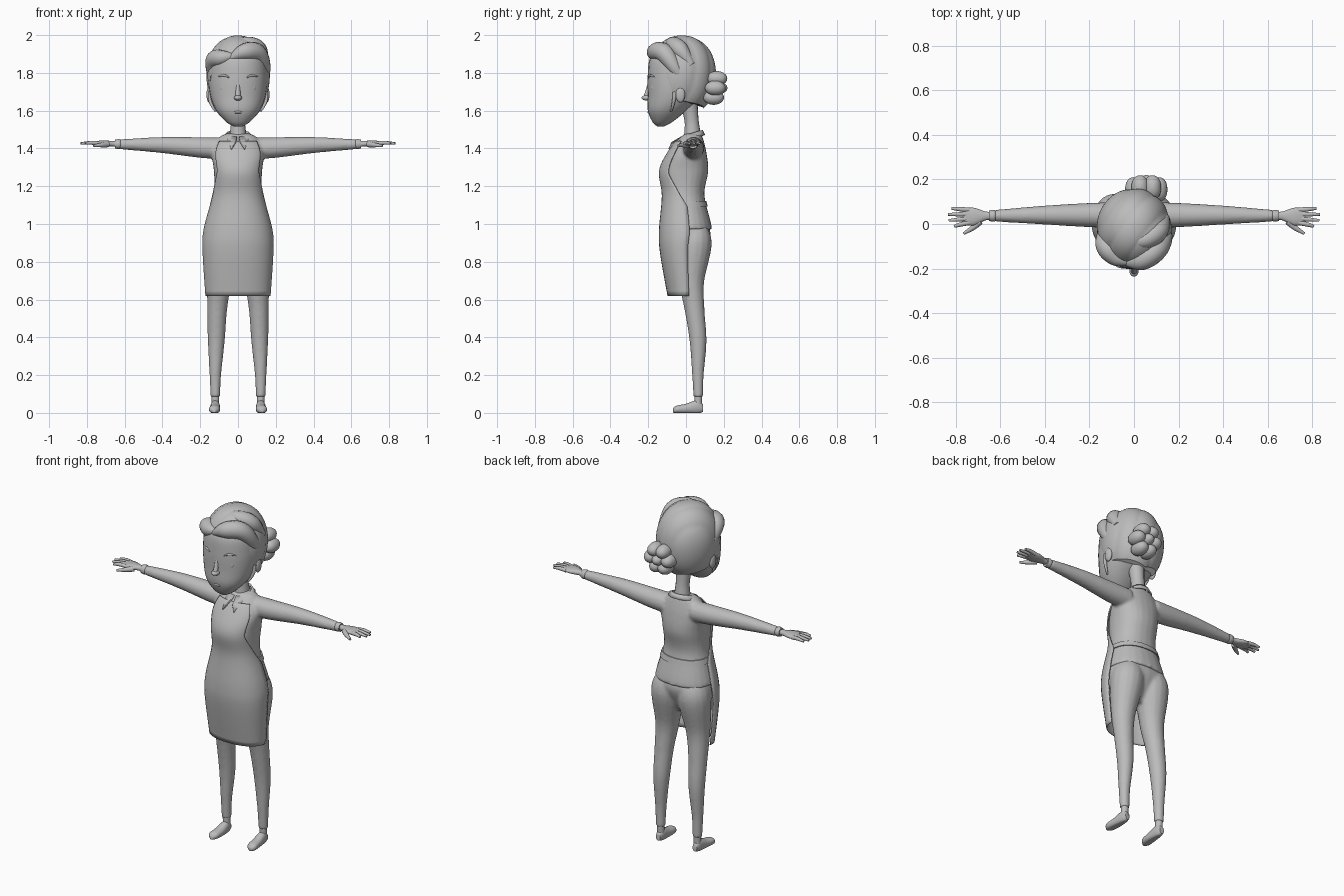
import bpy, bmesh
from math import sin, cos, asin, pi, radians, copysign
from mathutils import Vector

default_cube = bpy.data.objects.get("Cube")
if default_cube:
    bpy.data.objects.remove(default_cube)

SHADE = (.5, .5, .5, 1)
grey = bpy.data.materials.new("plain grey")
grey.use_nodes = True
grey.diffuse_color = SHADE
grey.node_tree.nodes["Principled BSDF"].inputs["Base Color"].default_value = SHADE


def refine(rows, steps=6):
    """Smooth curve through rows of numbers."""
    keys = [Vector(row) for row in rows]
    keys = [keys[0]] + keys + [keys[-1]]
    result = []
    for before, start, end, after in zip(keys, keys[1:], keys[2:], keys[3:]):
        for step in range(steps):
            t = step / steps
            leave, arrive = (end - before) / 2, (after - start) / 2
            blend = t * t * (3 - 2 * t)
            result.append(start.lerp(end, blend) + leave * t * (1 - t) ** 2 - arrive * t * t * (1 - t))
    return result + [keys[-1]]


def build(name, shells, closed=True, mirror=False, fuse=False, thickness=0):
    """Object from shells; each shell is a list of rings of points."""
    bm = bmesh.new()
    for rings in shells:
        loops = [[bm.verts.new(point) for point in ring] for ring in rings]
        count = len(loops[0])
        for low, high in zip(loops, loops[1:]):
            for i in range(count if closed else count - 1):
                j = (i + 1) % count
                bm.faces.new((low[i], low[j], high[j], high[i]))
        if closed:
            bm.faces.new(loops[0])
            bm.faces.new(loops[-1])
    bmesh.ops.recalc_face_normals(bm, faces=bm.faces)
    for face in bm.faces:
        face.smooth = True
    for edge in bm.edges:
        if len(edge.link_faces) == 2 and edge.calc_face_angle() > radians(60):
            edge.smooth = False
    mesh = bpy.data.meshes.new(name)
    bm.to_mesh(mesh)
    bm.free()
    mesh.materials.append(grey)
    part = bpy.data.objects.new(name, mesh)
    bpy.context.collection.objects.link(part)
    if mirror:
        part.modifiers.new("mirror", "MIRROR").use_clip = True
    if fuse:
        remesh = part.modifiers.new("fuse", "REMESH")
        remesh.mode = "VOXEL"
        remesh.voxel_size = .008
        remesh.use_smooth_shade = True
        part.modifiers.new("soften", "SMOOTH").iterations = 6
    if thickness:
        solid = part.modifiers.new("thickness", "SOLIDIFY")
        solid.thickness = thickness
        solid.offset = 0


def bulge(value, power=.9):
    """Slightly squared sine or cosine."""
    return copysign(abs(value) ** power, value)


def turn(count):
    return [2 * pi * i / count for i in range(count)]


def loft(rows, axis="z"):
    """Oval rings of (position, two centres, two radii) along an axis."""
    rings = []
    for along, ca, cb, ra, rb in rows:
        ring = []
        for angle in turn(24):
            a, b = ca + ra * bulge(cos(angle)), cb + rb * bulge(sin(angle))
            x, y, z = {"x": (along, a, b), "y": (a, along, b), "z": (a, b, along)}[axis]
            ring.append(Vector((x, y, max(z, 0))))
        rings.append(ring)
    return rings


def tube(*stops):
    """Round rings along a smooth path of (x, y, z, radius)."""
    path = refine(stops)
    rings = []
    for i, stop in enumerate(path):
        ahead, behind = path[min(i + 1, len(path) - 1)], path[max(i - 1, 0)]
        along = (ahead - behind).xyz.normalized()
        across = along.cross(Vector((.3, 1, .2))).normalized()
        other = along.cross(across)
        rings.append([stop.xyz + stop.w * (across * cos(a) + other * sin(a)) for a in turn(16)])
    return rings


def ball(centre, radii):
    """Rings of an ellipsoid."""
    (x, y, z), (rx, ry, rz) = centre, radii
    tilts = [radians(tilt) for tilt in range(-85, 86, 17)]
    return loft([(z + rz * sin(t), x, y, rx * cos(t), ry * cos(t)) for t in tilts])


def flipped(rings):
    return [[Vector((-p.x, p.y, p.z)) for p in ring] for ring in rings]


# shared body outline: height, half width, front and back
outline = refine([(.62, .165, -.09, .1), (.85, .18, -.13, .12), (.97, .175, -.135, .14), (1.15, .13, -.12, .1),
                  (1.28, .13, -.135, .12), (1.38, .14, -.09, .11), (1.46, .1, -.03, .09), (1.48, .05, 0, .08)])


def body_row(row, grow):
    z, width, front, back = row
    return z, 0, (front + back) / 2, width + grow, (back - front) / 2 + grow


# sweater: body and both sleeves fused together
sleeve = tube((.09, .04, 1.4, .058), (.2, .04, 1.405, .055), (.4, .04, 1.418, .043), (.63, .037, 1.422, .026))
body = loft([body_row(row, -.002) for row in outline if row[0] > .96])
build("sweater", [body, sleeve, flipped(sleeve)], fuse=True)

# apron: wraps the front, narrowing to a bib above the waist
apron = []
for row in outline:
    z, x, y, rx, ry = body_row(row, .005)
    if z < 1.44:
        narrowing = min(max((z - 1.1) / .17, 0), 1)
        wrap = radians(95 - 43 * narrowing)
        angles = [wrap * (i / 10 - 1) for i in range(21)]
        apron.append([Vector((rx * bulge(sin(a)), y - ry * bulge(cos(a)), z)) for a in angles])
build("apron", [apron], closed=False, thickness=.006)
build("waist_strap", [loft([body_row(row, .004) for row in outline if 1.09 < row[0] < 1.14])])

# trousers: hips and both legs fused together
leg = tube((.12, .065, .085, .026), (.12, .063, .2, .031), (.115, .064, .38, .045), (.11, .045, .55, .053),
           (.1, .03, .7, .067), (.085, .045, .9, .092), (.07, .04, 1, .06))
hips = loft(refine([(.79, 0, .01, .07, .05), (.86, 0, .01, .155, .09), (.95, 0, .01, .167, .12),
                    (1.04, 0, 0, .14, .1)]))
build("trousers", [hips, leg, flipped(leg)], fuse=True)

# feet
foot = loft(refine([(-.07, .127, .012, .01, .01), (-.05, .126, .018, .027, .02), (0, .122, .022, .028, .026),
                    (.06, .12, .032, .023, .036), (.09, .12, .025, .014, .02)]), "y")
build("feet", [foot, tube((.12, .064, .03, .02), (.12, .065, .11, .021))], mirror=True)

# cuffs and hands
build("cuffs", [tube((.62, .037, 1.423, .022), (.63, .037, 1.423, .027), (.65, .037, 1.423, .024))], mirror=True)
hand = [loft(refine([(.64, .037, 1.424, .017, .015), (.67, .036, 1.425, .021, .015), (.72, .033, 1.427, .04, .015),
                     (.77, .035, 1.428, .034, .008)]), "x")]
for finger in range(4):
    base, tip = .063 - .019 * finger, .07 - .027 * finger
    reach = .836 - .01 * (finger - 1.3) ** 2
    hand.append(tube((.74, base, 1.427, .011), (.78, (base + tip) / 2, 1.43, .01), (reach, tip, 1.426, .006)))
hand.append(tube((.69, .012, 1.422, .016), (.725, -.018, 1.418, .012), (.765, -.043, 1.414, .006)))
build("hands", hand, mirror=True)

# shirt collar with two points
inner, outer = [], []
for step in range(9):
    a = pi * step / 8
    inner.append(Vector((.004 + .052 * sin(a), .03 - .054 * cos(a), 1.478 - .018 * cos(a))))
    outer.append(Vector((.08 * sin(a), .03 - .068 * cos(a), 1.46 - .01 * cos(a))))
outer[0] = Vector((.015, -.075, 1.43))
outer[1] = Vector((.036, -.09, 1.395))
inner[-1].x = outer[-1].x = 0
build("collar", [[inner, outer]], closed=False, mirror=True, thickness=.009)

# neck, head and features
build("neck", [tube((0, .035, 1.44, .05), (0, .033, 1.5, .041), (0, .028, 1.56, .038), (0, .01, 1.68, .05))])
face = [(1.515, 0, -.135, .02, .015), (1.54, 0, -.125, .062, .052), (1.6, 0, -.1, .116, .102),
        (1.68, 0, -.06, .148, .143), (1.78, 0, -.04, .158, .163), (1.88, 0, -.035, .145, .155),
        (1.94, 0, -.03, .09, .1)]
build("head", [loft(refine(face))])
build("nose", [ball((0, -.205, 1.668), (.021, .031, .015)),
               tube((0, -.215, 1.665, .014), (0, -.2, 1.71, .012), (0, -.19, 1.76, .01))])
build("eyes", [ball((.075, -.174, 1.722), (.019, .012, .026))], mirror=True)
build("eyebrows", [tube((.045, -.198, 1.775, .003), (.075, -.187, 1.787, .006), (.108, -.162, 1.778, .003))], mirror=True)
build("lips", [tube((0, -.198, 1.592, .006), (.012, -.197, 1.592, .006), (.032, -.19, 1.59, .003))], mirror=True)
build("ears", [ball((.153, -.03, 1.685), (.014, .025, .042))], mirror=True)


def hairline(angle):
    """Height of the hair's edge, from the forehead round to the nape."""
    if angle < 60:
        return 1.86 - .08 * (angle / 60) ** 2
    if angle < 72:
        return 1.78 - .01 * (angle - 60)
    return 1.66 - .05 * (angle - 72) / 108


# hair cap: swept from crown to hairline, with diagonal locks
CROWN, EQUATOR, HEIGHT = radians(88), 1.79, .208
cap = []
for step in range(33):
    ring = []
    for a in range(0, 360, 4):
        edge = asin((hairline(min(a, 360 - a)) - EQUATOR) / HEIGHT)
        tilt = CROWN + (edge - CROWN) * step / 32
        spread = bulge(cos(tilt), .7 if tilt < 0 else .88)
        x, y = spread * sin(radians(a)), -spread * cos(radians(a))
        lock = abs(sin(4.2 * x - 3.4 * y + .6 + sin(tilt))) ** .6
        swell = .965 + .04 * lock
        rise = sin(tilt) * (.98 + .02 * lock)
        ring.append(Vector((.168 * x * swell, .182 * y * swell - .022, EQUATOR + HEIGHT * rise)))
    cap.append(ring)
build("hair_cap", [cap])

# swept fringe on each side of the parting, crown lock and loose strands
build("fringe", [
    tube((-.045, -.175, 1.875, .01), (.03, -.165, 1.91, .044), (.1, -.115, 1.905, .05), (.138, -.055, 1.82, .035),
         (.135, 0, 1.73, .01)),
    tube((-.02, -.175, 1.89, .01), (-.08, -.15, 1.88, .04), (-.13, -.09, 1.86, .044), (-.135, 0, 1.72, .01)),
    tube((-.03, -.08, 1.95, .02), (.05, -.07, 1.95, .042), (.11, -.03, 1.92, .045), (.14, .03, 1.84, .02))])
build("loose_strands", [tube((.15, -.06, 1.7, .01), (.147, -.065, 1.65, .009), (.122, -.078, 1.6, .005),
                             (.112, -.088, 1.612, .002))], mirror=True)

# rose shaped bun
bun = [ball((.055, .16, 1.72), (.035, .06, .035))]
for a in turn(6):
    bun.append(ball((.055 + .056 * cos(a), .155 + .01 * sin(a), 1.72 + .058 * sin(a)), (.039, .055, .039)))
build("hair_bun", bun)
